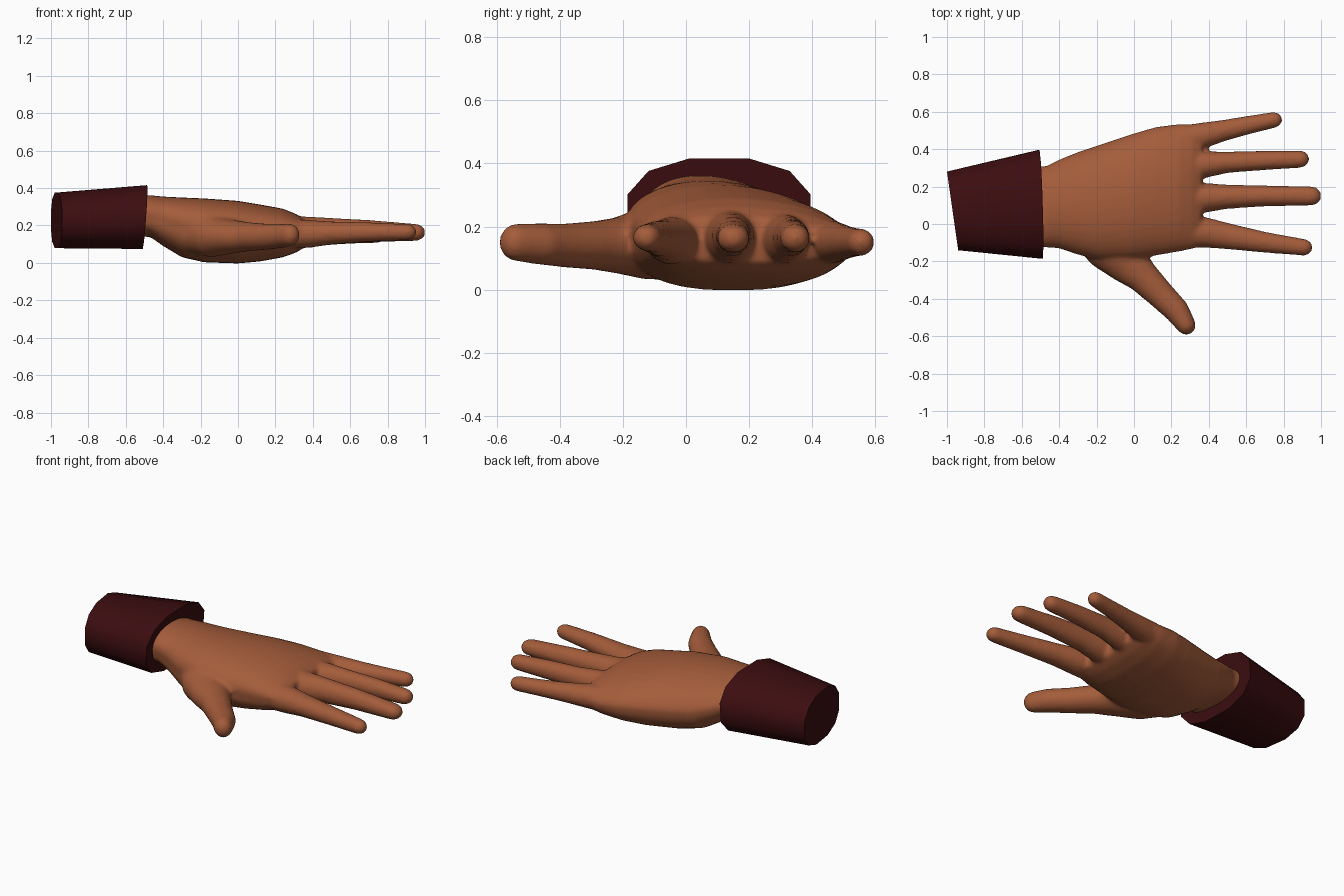
import bpy, bmesh, math
from mathutils import Vector

if "Cube" in bpy.data.objects:
    bpy.data.objects.remove(bpy.data.objects["Cube"])


def material(name, col):
    m = bpy.data.materials.new(name)
    m.diffuse_color = (*col, 1)
    m.use_nodes = True
    m.node_tree.nodes["Principled BSDF"].inputs["Base Color"].default_value = m.diffuse_color
    return m


skin = material("skin brown", (0.37, 0.107, 0.043))
cloth = material("dark red cloth", (0.045, 0.004, 0.005))


def power(v, n):
    return math.copysign(abs(v) ** (2 / n), v)


def loft(bm, rings):
    """Join rings of points into a closed skin with capped ends."""
    loops = [[bm.verts.new(p) for p in ring] for ring in rings]
    n = len(loops[0])
    for a, b in zip(loops, loops[1:]):
        for i in range(n):
            j = (i + 1) % n
            bm.faces.new((a[i], a[j], b[j], b[i]))
    bm.faces.new(loops[0][::-1])
    bm.faces.new(loops[-1])


def palm_ring(x, y0, y1, z0, zm, z1, n=32):
    """Flat-bottomed, domed section whose widest level is zm."""
    pts = []
    for i in range(n):
        t = 2 * math.pi * i / n
        c, s = math.cos(t), math.sin(t)
        e = 2.0 if s > 0 else 2.5
        y = (y0 + y1) / 2 + (y1 - y0) / 2 * power(c, e)
        if s > 0:
            y -= 0.05 * s
            z = zm + (z1 - zm) * power(s, e)
        else:
            z = zm + (zm - z0) * power(s, e)
        pts.append((x, y, z))
    return pts


def finger(bm, path, n=20):
    """Round-tipped tube; path holds x, y, z, side radius, height radius."""
    p = [Vector(q[:3]) for q in path]
    rad = [q[3:] for q in path]
    d = (p[-1] - p[-2]).normalized()
    base, (ra, rb) = p[-1], rad[-1]
    for k in (25, 50, 70, 85):
        a = math.radians(k)
        p.append(base + d * ra * math.sin(a))
        rad.append((ra * math.cos(a), rb * math.cos(a)))
    rings = []
    for i, c in enumerate(p):
        t = (p[min(i + 1, len(p) - 1)] - p[max(i - 1, 0)]).normalized()
        side = Vector((0, 0, 1)).cross(t).normalized()
        up = t.cross(side)
        rings.append([c + side * rad[i][0] * math.cos(2 * math.pi * k / n)
                      + up * rad[i][1] * math.sin(2 * math.pi * k / n) for k in range(n)])
    loft(bm, rings)


def finish(name, bm, mat):
    bmesh.ops.recalc_face_normals(bm, faces=bm.faces)
    me = bpy.data.meshes.new(name)
    bm.to_mesh(me)
    bm.free()
    me.materials.append(mat)
    ob = bpy.data.objects.new(name, me)
    bpy.context.collection.objects.link(ob)
    return ob


# Palm and wrist
hand = bmesh.new()
loft(hand, [palm_ring(*s) for s in (
    (-0.53, -0.12, 0.31, 0.14, 0.24, 0.362),
    (-0.47, -0.12, 0.31, 0.14, 0.24, 0.362),
    (-0.40, -0.125, 0.345, 0.09, 0.22, 0.355),
    (-0.30, -0.16, 0.385, 0.03, 0.19, 0.350),
    (-0.18, -0.19, 0.425, 0.003, 0.18, 0.345),
    (0.00, -0.185, 0.485, -0.003, 0.17, 0.332),
    (0.12, -0.165, 0.520, 0.008, 0.165, 0.312),
    (0.24, -0.145, 0.535, 0.03, 0.16, 0.290),
    (0.31, -0.130, 0.535, 0.055, 0.16, 0.262),
    (0.36, -0.110, 0.505, 0.085, 0.16, 0.230))])

# Four fingers
finger(hand, [(0.20, -0.04, 0.155, 0.09, 0.08), (0.38, -0.045, 0.155, 0.082, 0.075),
              (0.50, -0.065, 0.16, 0.07, 0.062), (0.70, -0.098, 0.165, 0.056, 0.052),
              (0.91, -0.125, 0.165, 0.045, 0.043)])
finger(hand, [(0.20, 0.14, 0.165, 0.09, 0.09), (0.38, 0.14, 0.165, 0.079, 0.083),
              (0.50, 0.146, 0.17, 0.065, 0.071), (0.70, 0.15, 0.17, 0.056, 0.060),
              (0.95, 0.15, 0.163, 0.052, 0.046)])
finger(hand, [(0.20, 0.30, 0.16, 0.08, 0.085), (0.38, 0.318, 0.16, 0.071, 0.078),
              (0.50, 0.33, 0.165, 0.057, 0.064), (0.70, 0.34, 0.167, 0.052, 0.055),
              (0.89, 0.347, 0.163, 0.047, 0.045)])
finger(hand, [(0.18, 0.43, 0.15, 0.085, 0.08), (0.36, 0.472, 0.15, 0.070, 0.065),
              (0.48, 0.50, 0.15, 0.057, 0.055), (0.62, 0.531, 0.15, 0.049, 0.047),
              (0.75, 0.557, 0.15, 0.043, 0.043)])

# Thumb
finger(hand, [(-0.26, -0.02, 0.16, 0.11, 0.11), (-0.14, -0.12, 0.145, 0.13, 0.115),
              (-0.03, -0.21, 0.14, 0.115, 0.090), (0.05, -0.285, 0.14, 0.088, 0.078),
              (0.15, -0.385, 0.14, 0.075, 0.070), (0.23, -0.465, 0.145, 0.068, 0.066),
              (0.278, -0.54, 0.15, 0.053, 0.060)])

# Fuse the parts into one soft skin
ob = finish("hand", hand, skin)
rem = ob.modifiers.new("fuse", 'REMESH')
rem.mode = 'VOXEL'
rem.voxel_size = 0.012
rem.use_smooth_shade = True
soft = ob.modifiers.new("soften", 'SMOOTH')
soft.factor = 0.5
soft.iterations = 7


# Sleeve cuff: flaring twelve-sided tube with slanted ends
def cuff_ring(cy, cz, ry, rz, slant):
    pts = []
    for i in range(12):
        t = math.radians(15 + 30 * i)
        y = cy + ry * power(math.cos(t), 2.4) / 0.97
        z = cz + rz * power(math.sin(t), 2.4) / 0.97
        pts.append((slant(y, z), y, z))
    return pts


cuff = bmesh.new()
loft(cuff, [
    cuff_ring(0.07, 0.227, 0.21, 0.148, lambda y, z: -0.94 - 0.143 * (y + 0.14)),
    cuff_ring(0.105, 0.245, 0.29, 0.17,
              lambda y, z: -0.50 - 0.03 * (y - 0.1) + 0.07 * (z - 0.245))])
sleeve = finish("sleeve_cuff", cuff, cloth)
bpy.context.view_layer.objects.active = sleeve
sleeve.select_set(True)
bpy.ops.object.shade_smooth_by_angle(angle=math.radians(40))
